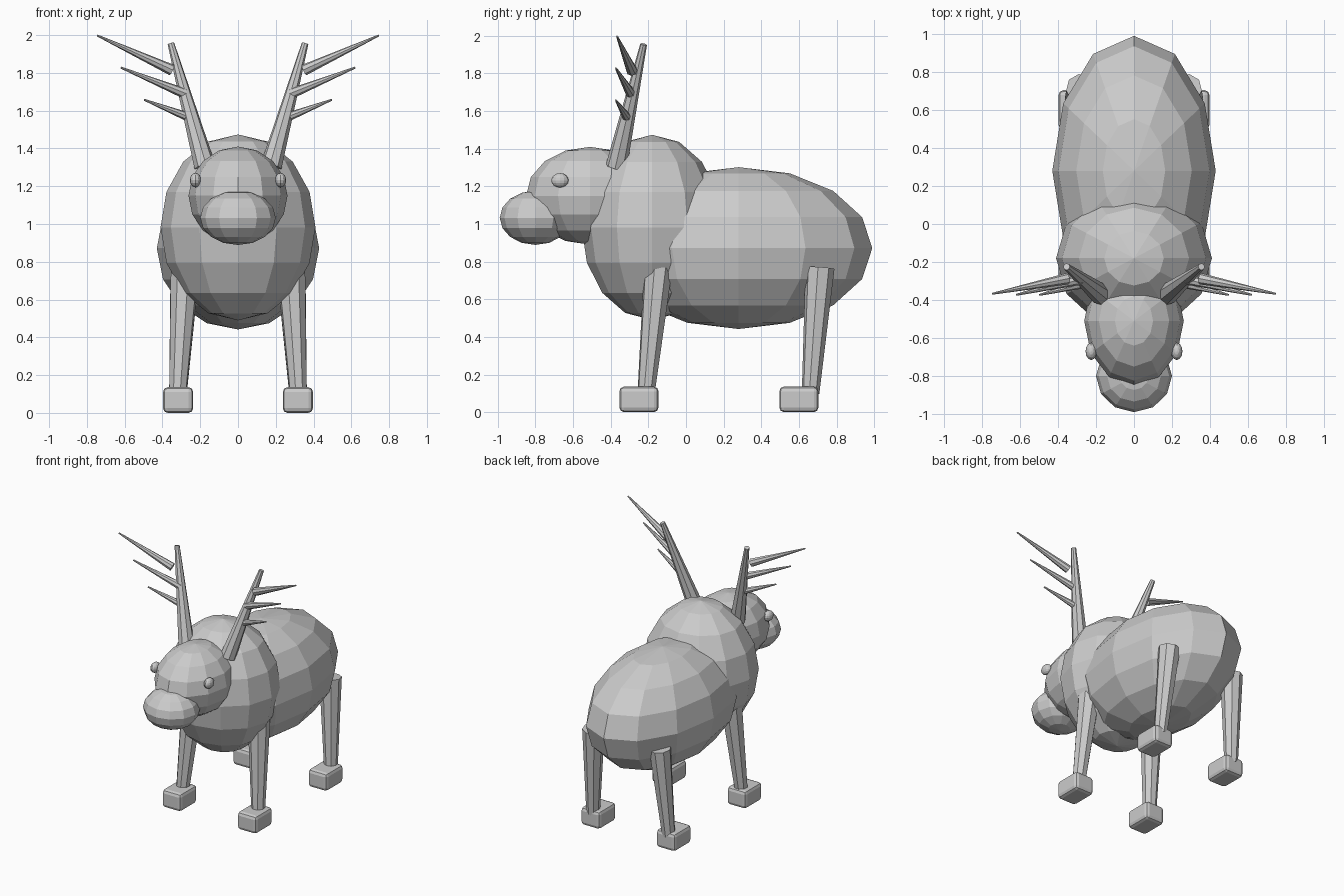
import bpy
from mathutils import Vector

if "Cube" in bpy.data.objects:
    bpy.data.objects.remove(bpy.data.objects["Cube"])


def ellipsoid(name, centre, radii, segments=12, rings=8):
    bpy.ops.mesh.primitive_uv_sphere_add(segments=segments, ring_count=rings,
                                         radius=1, location=centre)
    ob = bpy.context.object
    ob.name = name
    ob.scale = radii
    return ob


def taper(name, start, end, r1, r2, sides=8):
    a, b = Vector(start), Vector(end)
    d = b - a
    bpy.ops.mesh.primitive_cone_add(vertices=sides, radius1=r1, radius2=r2,
                                    depth=d.length, location=(a + b) / 2)
    ob = bpy.context.object
    ob.name = name
    ob.rotation_euler = d.to_track_quat('Z', 'Y').to_euler()
    return ob


# Body, chest, head and muzzle
ellipsoid("body", (0, 0.28, 0.872), (0.43, 0.71, 0.43))
ellipsoid("chest", (0, -0.18, 0.982), (0.41, 0.375, 0.492))
ellipsoid("head", (0, -0.51, 1.15), (0.262, 0.34, 0.26))
ellipsoid("muzzle", (0, -0.80, 1.033), (0.2, 0.19, 0.144))

# Antler tines: base, tip, base radius
tines = [
    ((0.350, -0.288, 1.815), (0.745, -0.367, 1.998), 0.030),
    ((0.280, -0.292, 1.690), (0.620, -0.373, 1.828), 0.028),
    ((0.240, -0.308, 1.557), (0.497, -0.373, 1.658), 0.026),
]

for side, s in (("right", 1), ("left", -1)):
    def m(p):
        return (s * p[0], p[1], p[2])

    # Eye
    ellipsoid(f"eye_{side}", m((0.225, -0.67, 1.232)), (0.03, 0.046, 0.038))

    # Legs and rounded hooves
    for end, top_y, low_y, hoof_y in (("front", -0.148, -0.212, -0.25),
                                      ("rear", 0.712, 0.662, 0.60)):
        taper(f"{end}_leg_{side}", m((0.318, low_y, 0.10)),
              m((0.28, top_y, 0.767)), 0.047, 0.078)
        bpy.ops.mesh.primitive_cube_add(size=1, location=m((0.317, hoof_y, 0.068)))
        hoof = bpy.context.object
        hoof.name = f"{end}_hoof_{side}"
        hoof.scale = (0.16, 0.208, 0.136)
        bpy.ops.object.transform_apply(location=False, rotation=False, scale=True)
        bevel = hoof.modifiers.new("rounding", 'BEVEL')
        bevel.width = 0.025
        bevel.segments = 2

    # Antler beam with three tines
    taper(f"antler_beam_{side}", m((0.175, -0.37, 1.305)),
          m((0.355, -0.225, 1.955)), 0.057, 0.018)
    for i, (base, tip, r) in enumerate(tines):
        taper(f"antler_tine_{side}_{i + 1}", m(base), m(tip), r, 0.005)
